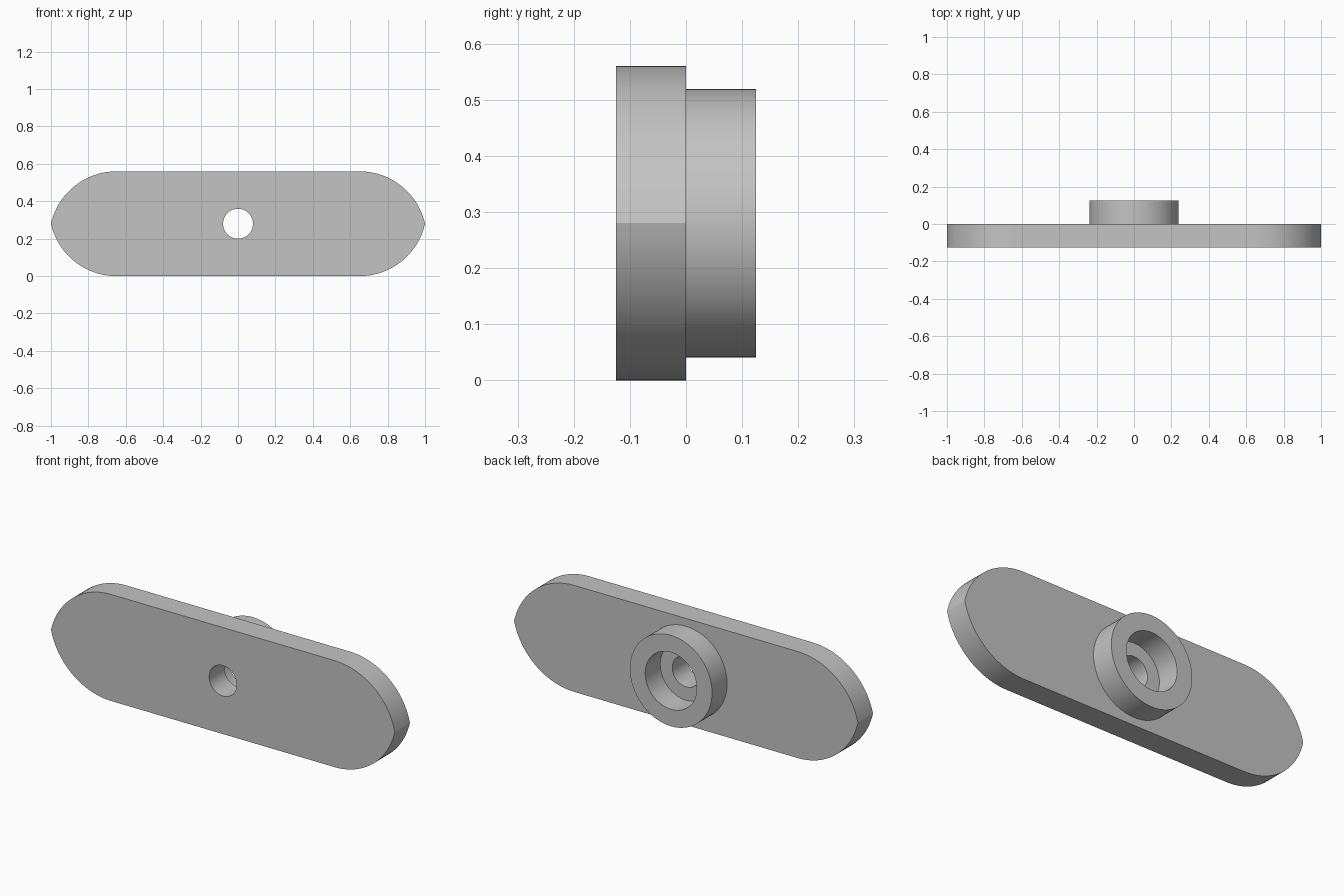
import bpy, bmesh
from math import sin, cos, pi, atan2, radians

if "Cube" in bpy.data.objects:
    bpy.data.objects.remove(bpy.data.objects["Cube"], do_unlink=True)

HALF_H = 0.28      # half height of the plate, also the hole axis height
THICK = 0.125      # thickness of plate and of boss
SHOULDER = 0.65    # where the straight edges meet the end arcs

grey = bpy.data.materials.new("plain grey")
grey.use_nodes = True
grey.diffuse_color = (0.55, 0.55, 0.55, 1)
grey.node_tree.nodes["Principled BSDF"].inputs["Base Color"].default_value = grey.diffuse_color


def circle(radius, steps=64):
    return [(radius * cos(2 * pi * i / steps), radius * sin(2 * pi * i / steps))
            for i in range(steps)]


def pointed_slot(steps=20):
    """Straight top and bottom, each end made of two arcs meeting in a point."""
    dx = 1 - SHOULDER
    r = (dx * dx + HALF_H * HALF_H) / (2 * HALF_H)
    cz = HALF_H - r
    tip = atan2(-cz, dx)
    arc = []
    for i in range(steps + 1):
        a = tip + (pi / 2 - tip) * i / steps
        arc.append((SHOULDER + r * cos(a), cz + r * sin(a)))
    upper = arc + [(-x, z) for x, z in reversed(arc)]
    lower = [(-x, -z) for x, z in upper[1:-1]]
    return upper + lower


def extrude_outlines(name, outlines, y_mid):
    """Fill the outer outline minus the inner one and extrude along y."""
    curve = bpy.data.curves.new(name, "CURVE")
    curve.dimensions = "2D"
    curve.fill_mode = "BOTH"
    curve.extrude = THICK / 2
    for pts in outlines:
        spline = curve.splines.new("POLY")
        spline.points.add(len(pts) - 1)
        for p, (x, z) in zip(spline.points, pts):
            p.co = (x, z, 0, 1)
        spline.use_cyclic_u = True
    obj = bpy.data.objects.new(name, curve)
    bpy.context.collection.objects.link(obj)
    obj.location = (0, y_mid, HALF_H)
    obj.rotation_euler = (pi / 2, 0, 0)
    bpy.ops.object.select_all(action="DESELECT")
    obj.select_set(True)
    bpy.context.view_layer.objects.active = obj
    bpy.ops.object.convert(target="MESH")
    obj = bpy.context.view_layer.objects.active

    # Weld caps to walls
    bm = bmesh.new()
    bm.from_mesh(obj.data)
    bmesh.ops.remove_doubles(bm, verts=bm.verts, dist=1e-5)
    bmesh.ops.recalc_face_normals(bm, faces=bm.faces)
    bm.to_mesh(obj.data)
    bm.free()
    obj.data.materials.clear()
    obj.data.materials.append(grey)
    bpy.ops.object.shade_smooth_by_angle(angle=radians(20))
    return obj


# Flat plate with the through hole
extrude_outlines("plate", [pointed_slot(), circle(0.08)], -THICK / 2)

# Ring boss on the back, its wide bore ending at the plate
extrude_outlines("boss_ring", [circle(0.239), circle(0.15)], THICK / 2)
